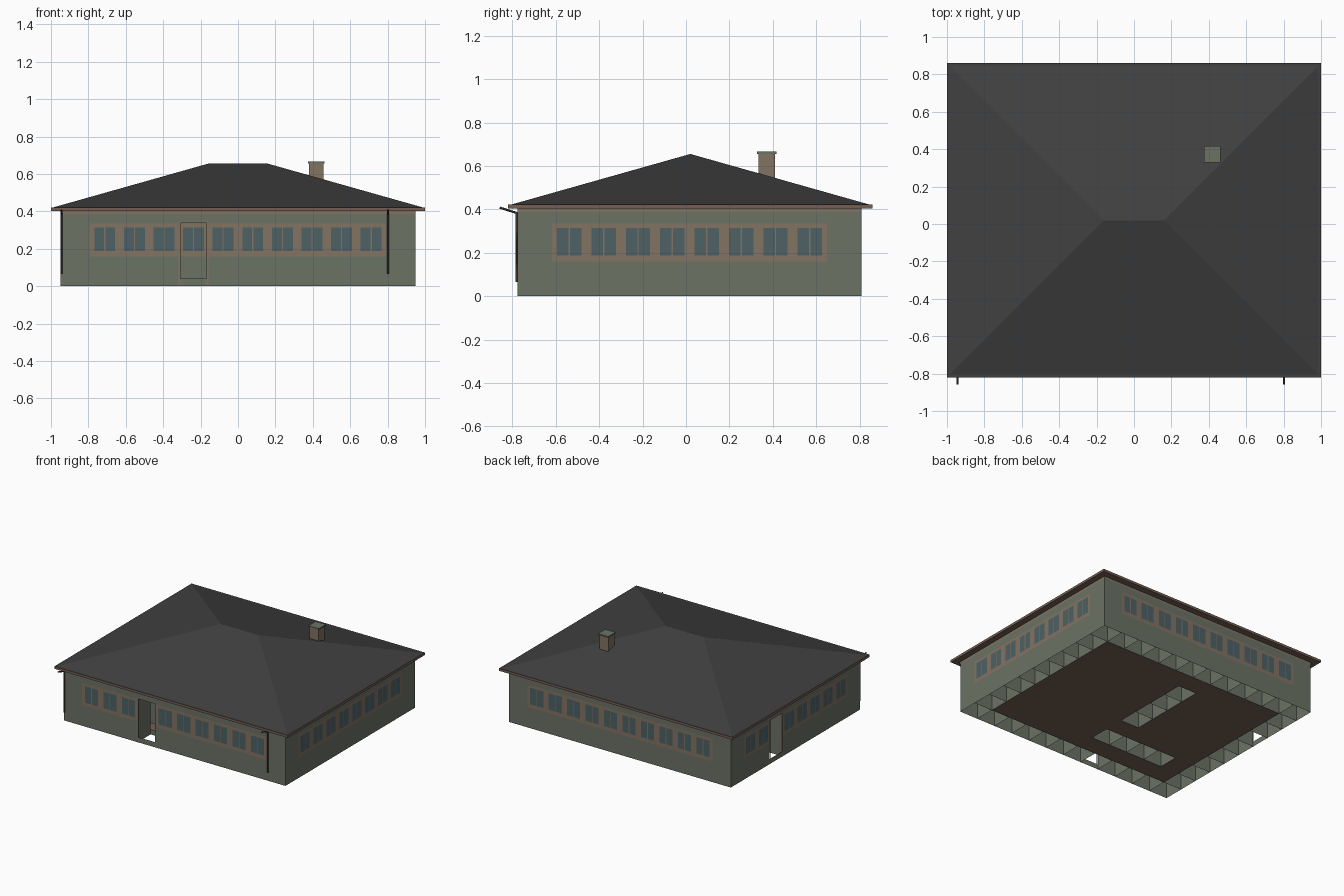
import bpy, bmesh
from mathutils import Vector

if "Cube" in bpy.data.objects:
    bpy.data.objects.remove(bpy.data.objects["Cube"], do_unlink=True)


def material(name, r, g, b):
    lin = [((c / 255 + 0.055) / 1.055) ** 2.4 for c in (r, g, b)] + [1]
    m = bpy.data.materials.new(name)
    m.use_nodes = True
    m.diffuse_color = lin
    m.node_tree.nodes["Principled BSDF"].inputs["Base Color"].default_value = lin
    return m


GREEN = material("grey green wall", 108, 114, 101)
TAN = material("tan trim", 130, 115, 99)
GLASS = material("blue glass", 77, 97, 101)
ROOF = material("charcoal roof", 64, 64, 64)
BROWN = material("brown boards", 117, 95, 84)
PIPE = material("dark pipe", 72, 60, 53)


def finish(name, bm, *mats):
    me = bpy.data.meshes.new(name)
    bm.to_mesh(me)
    bm.free()
    for m in mats:
        me.materials.append(m)
    ob = bpy.data.objects.new(name, me)
    bpy.context.collection.objects.link(ob)
    return ob


def box(name, lo, hi, *mats):
    bm = bmesh.new()
    lo, hi = Vector(lo), Vector(hi)
    for v in bmesh.ops.create_cube(bm, size=1)["verts"]:
        v.co = (lo + hi) / 2 + v.co * (hi - lo)
    return finish(name, bm, *mats)


# Square room grid: column and row counts, cell size and wall height
NX, NY, S, H = 12, 10, 0.1583, 0.404
X0, Y0 = -0.95, -0.775
X1, Y1 = X0 + NX * S, Y0 + NY * S
SILL, DOOR_TOP, JAMB = 0.04, 0.338, 0.01


def corner(i, j, z):
    return (X0 + i * S, Y0 + j * S, z)


ring = {(i, j) for i in range(NX) for j in range(NY)
        if i in (0, NX - 1) or j in (0, NY - 1)}
partitions = {(5, j) for j in range(4, 8)} | {(i, 2) for i in range(2, 6)}
cells = ring | partitions
FRONT_DOOR, SIDE_DOOR = (4, 0), (0, 6)

# Cell walls, each shared wall built once, with openings at the doors
edges = set()
for i, j in cells:
    edges |= {((i, j), (i + 1, j)), ((i, j + 1), (i + 1, j + 1)),
              ((i, j), (i, j + 1)), ((i + 1, j), (i + 1, j + 1))}
di, dj = FRONT_DOOR
si, sj = SIDE_DOOR
openings = {((di, dj + k), (di + 1, dj + k)) for k in (0, 1)}
openings |= {((si + k, sj), (si + k, sj + 1)) for k in (0, 1)}
bm = bmesh.new()
for a, b in sorted(edges):
    spans = ((0, SILL), (DOOR_TOP, H)) if (a, b) in openings else ((0, H),)
    for low, high in spans:
        bm.faces.new([bm.verts.new(corner(*p, z))
                      for p, z in ((a, low), (b, low), (b, high), (a, high))])
bmesh.ops.remove_doubles(bm, verts=bm.verts, dist=0.0001)
bmesh.ops.recalc_face_normals(bm, faces=bm.faces)
finish("walls", bm, GREEN)

# Floor tiles between the walls, facing down
bm = bmesh.new()
for i in range(NX):
    for j in range(NY):
        if (i, j) not in cells:
            bm.faces.new([bm.verts.new(corner(i + u, j + v, 0))
                          for u, v in ((0, 0), (0, 1), (1, 1), (1, 0))])
bmesh.ops.remove_doubles(bm, verts=bm.verts, dist=0.0001)
finish("floor", bm, BROWN)


# Flat panels laid on a wall, placed by distance along it
def panel(bm, axis, at, out, u, z, lift):
    d = at + out * lift
    pts = [(u[0], z[0]), (u[1], z[0]), (u[1], z[1]), (u[0], z[1])]
    if (axis == "x") == (out > 0):
        pts.reverse()
    bm.faces.new([bm.verts.new((p, d, h) if axis == "x" else (d, p, h))
                  for p, h in pts])


def facade(name, axis, at, out, columns, door=None):
    start = X0 if axis == "x" else Y0
    band, glass, frame = bmesh.new(), bmesh.new(), bmesh.new()
    for k in columns:
        u = start + k * S
        if k == door:
            # Slim frame around the door opening
            for side in ((u, u + JAMB), (u + S - JAMB, u + S)):
                panel(frame, axis, at, out, side, (0, DOOR_TOP), 0.002)
            panel(frame, axis, at, out, (u, u + S), (DOOR_TOP, DOOR_TOP + 0.008), 0.002)
            continue
        panel(band, axis, at, out, (u, u + S), (0.16, 0.335), 0.001)
        mid = u + S / 2
        for pane in ((mid - 0.056, mid - 0.003), (mid + 0.003, mid + 0.056)):
            panel(glass, axis, at, out, pane, (0.187, 0.314), 0.002)
    bmesh.ops.remove_doubles(band, verts=band.verts, dist=0.0001)
    finish(name + "_window_band", band, TAN)
    finish(name + "_window_panes", glass, GLASS)
    if door is None:
        frame.free()
    else:
        finish(name + "_door_frame", frame, TAN)


facade("front", "x", Y0, -1, range(1, NX - 1), di)
facade("back", "x", Y1, 1, range(1, NX - 1))
facade("left", "y", X1, 1, range(1, NY - 1))
facade("right", "y", X0, -1, range(1, NY - 1), sj)
facade("partition", "x", Y0 + 2 * S, -1, range(2, 6))

# Trim under the eaves
bm = bmesh.new()
for at, out in ((Y0, -1), (Y1, 1)):
    panel(bm, "x", at, out, (X0, X1), (0.387, H), 0.002)
for at, out in ((X0, -1), (X1, 1)):
    panel(bm, "y", at, out, (Y0, Y1), (0.387, H), 0.002)
finish("eaves_trim", bm, TAN)

# Eaves slab: brown edge and underside, roof-coloured top
EY0, EY1, EZ = -0.82, 0.86, 0.422
eaves = box("eaves", (-1, EY0, 0.403), (1, EY1, EZ), BROWN, ROOF)
for p in eaves.data.polygons:
    p.material_index = int(p.normal.z > 0.5)

# Hipped roof with a short ridge
bm = bmesh.new()
base = [bm.verts.new((x, y, EZ)) for x, y in
        ((-0.985, EY0 + 0.015), (0.985, EY0 + 0.015),
         (0.985, EY1 - 0.015), (-0.985, EY1 - 0.015))]
r0, r1 = [bm.verts.new((x, 0.02, 0.655)) for x in (-0.16, 0.16)]
a, b, c, d = base
for f in ((a, b, r1, r0), (b, c, r1), (c, d, r0, r1), (d, a, r0)):
    bm.faces.new(f)
finish("hipped_roof", bm, ROOF)

# Chimney
box("chimney_stack", (0.38, 0.335, 0.5), (0.456, 0.409, 0.656), TAN)
box("chimney_cap", (0.374, 0.328, 0.656), (0.462, 0.417, 0.666), GREEN)

# Downpipes with an outward sloping arm at the top
for label, x in (("right", -0.943), ("left", 0.802)):
    cu = bpy.data.curves.new(label + "_downpipe", "CURVE")
    cu.dimensions = "3D"
    cu.bevel_depth = 0.005
    cu.bevel_resolution = 0
    for path in (((x, -0.781, 0.065), (x, -0.781, 0.385)),
                 ((x, -0.776, 0.382), (x, -0.858, 0.408))):
        sp = cu.splines.new("POLY")
        sp.points.add(1)
        for p, co in zip(sp.points, path):
            p.co = (*co, 1)
    cu.use_fill_caps = True
    cu.materials.append(PIPE)
    bpy.context.collection.objects.link(bpy.data.objects.new(label + "_downpipe", cu))
